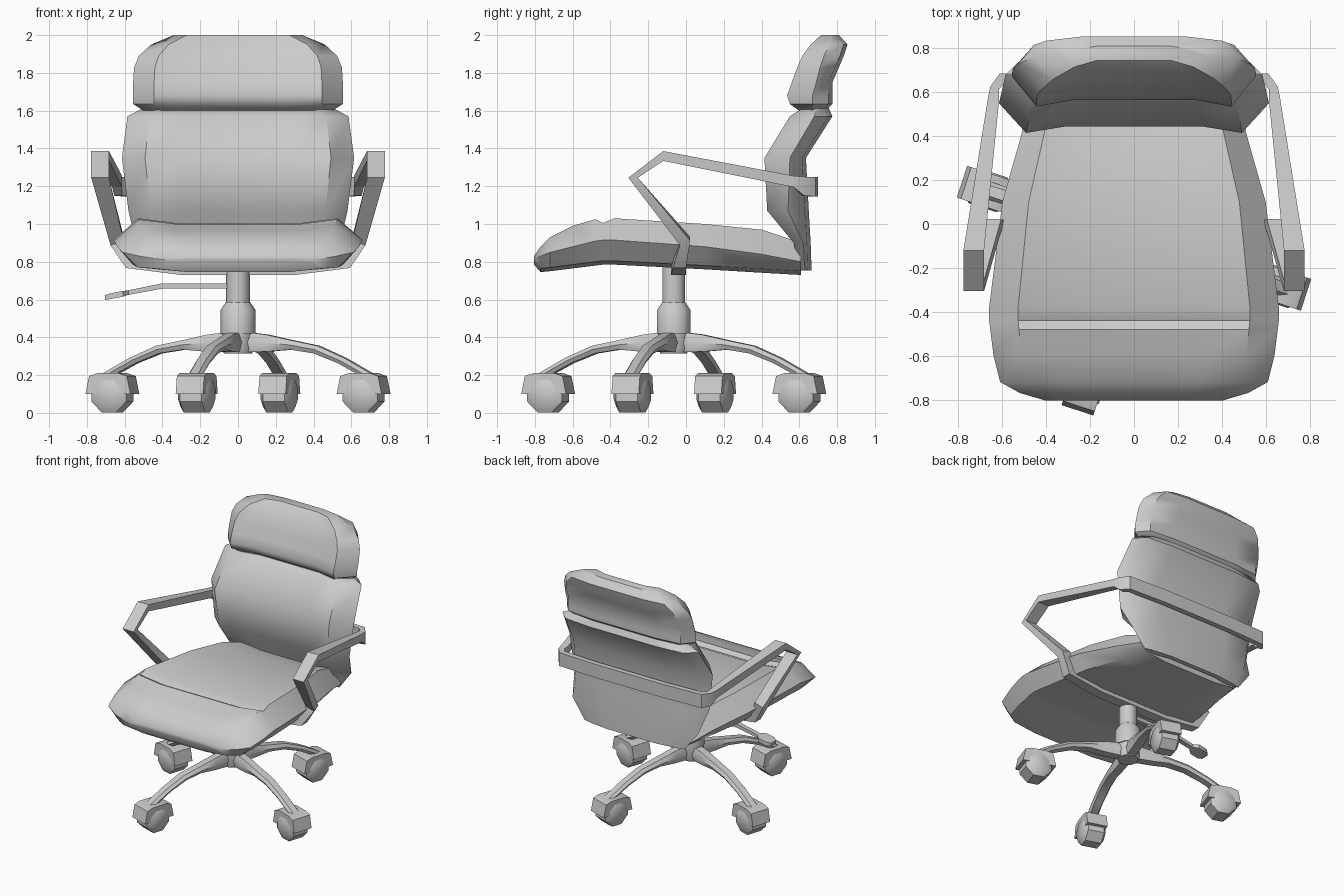
import bpy, bmesh
from math import sin, cos, pi, radians
from mathutils import Vector as V, Matrix

if "Cube" in bpy.data.objects:
    bpy.data.objects.remove(bpy.data.objects["Cube"])


def loft(name, rings, caps=True, matrix=None, angle=40, mirror=False):
    """Skin a list of equal-length closed rings."""
    bm = bmesh.new()
    vs = [[bm.verts.new(p) for p in r] for r in rings]
    n = len(rings[0])
    for a, b in zip(vs, vs[1:]):
        for i in range(n):
            j = (i + 1) % n
            bm.faces.new((a[i], a[j], b[j], b[i]))
    if caps:
        bm.faces.new(vs[0])
        bm.faces.new(vs[-1])
    bmesh.ops.recalc_face_normals(bm, faces=bm.faces)
    if matrix:
        bm.transform(matrix)
    me = bpy.data.meshes.new(name)
    bm.to_mesh(me)
    bm.free()
    ob = bpy.data.objects.new(name, me)
    bpy.context.collection.objects.link(ob)
    bpy.ops.object.select_all(action='DESELECT')
    ob.select_set(True)
    bpy.context.view_layer.objects.active = ob
    bpy.ops.object.shade_smooth_by_angle(angle=radians(angle))
    if mirror:
        m = ob.modifiers.new("mirror", 'MIRROR')
        m.use_clip = True
    return ob


def both_sides(half):
    """Close a half outline of (x, d) points by mirroring in x."""
    return half + [(-x, d) for x, d in reversed(half)]


def cushion(w, face, side, rear, dip, rim):
    return both_sides([(.5 * w, face + dip), (.8 * w, face), (w, side),
                       (.87 * w, rear + rim), (.5 * w, rear)])


def lathe(name, profile, centre, sides=10):
    cx, cy = centre
    loft(name, [[(cx + r * cos(2 * pi * i / sides), cy + r * sin(2 * pi * i / sides), z)
                 for i in range(sides)] for r, z in profile])


def plate(name, outline, half, matrix):
    """Extrude an (x, z) outline along y."""
    loft(name, [[(x, s * half, z) for x, z in outline] for s in (-1, 1)], matrix=matrix)


# Seat: y, half width, top, side, bottom
seat = [(-.805, .40, .83, .81, .785), (-.77, .52, .88, .83, .745), (-.72, .61, .93, .85, .75),
        (-.60, .64, .99, .88, .765), (-.48, .655, 1.025, .91, .78), (-.44, .66, 1.005, .915, .785),
        (-.38, .66, 1.03, .915, .785), (.10, .60, 1.0, .88, .76), (.40, .515, .97, .84, .742),
        (.61, .46, .90, .80, .73)]
loft("seat", [[(x, y, z) for x, z in cushion(w, t, s, b, -.025 if y > -.7 else 0, .02)]
              for y, w, t, s, b in seat])

# Backrest and headrest: z, half width, front, side, rear
back = [(.755, .43, .60, .63, .665), (.90, .54, .57, .62, .66), (1.07, .58, .43, .54, .65),
        (1.35, .615, .415, .55, .635), (1.57, .585, .55, .68, .775), (1.615, .50, .62, .69, .755)]
head = [(1.60, .50, .60, .67, .74), (1.635, .555, .55, .67, .775), (1.68, .555, .535, .67, .775),
        (1.75, .555, .56, .69, .775), (1.83, .55, .59, .71, .81), (1.89, .525, .615, .73, .835),
        (1.95, .46, .66, .76, .855), (2.0, .34, .715, .765, .81)]
for name, rows in (("backrest", back), ("headrest", head)):
    loft(name, [[(x, y, z) for x, y in cushion(w, f, s, r, .03, -.02)]
                for z, w, f, s, r in rows])

# Arm loop: centre, half width vector, half thickness vector; mirrored into one band
arm = [((0, -.04, .745), (0, .04, 0), (0, 0, .015)),
       ((.30, -.04, .745), (0, .04, 0), (0, 0, .015)),
       ((.575, -.035, .785), (0, .035, 0), (-.018, 0, .018)),
       ((.64, -.005, .91), (0, .027, .012), (-.035, 0, .01)),
       ((.73, -.28, 1.245), (0, .025, 0), (-.047, 0, 0)),
       ((.73, -.12, 1.36), (0, 0, -.026), (-.047, 0, 0)),
       ((.64, .57, 1.225), (0, 0, -.03), (-.026, 0, 0)),
       ((.635, .62, 1.2), (0, 0, -.05), (-.02, -.006, 0)),
       ((.60, .665, 1.198), (0, 0, -.052), (-.012, -.02, 0)),
       ((.30, .68, 1.198), (0, 0, -.052), (0, -.02, 0)),
       ((0, .68, 1.198), (0, 0, -.052), (0, -.02, 0))]
rings = []
for c, a, b in arm:
    c, a, b = V(c), V(a), V(b)
    rings.append([c + a + b, c - a + b, c - a - b, c + a - b])
loft("arm_loop", rings, caps=False, mirror=True, angle=30)

# Gas column and hub
C = (0, -.065)
lathe("column", [(.063, .50), (.063, .78)], C)
lathe("column_sleeve", [(.093, .42), (.093, .545), (.065, .585)], C)
lathe("base_hub", [(.075, .315), (.085, .34), (.085, .43)], C)

# Height lever: x, z, half width, half thickness
lever = [(-.03, .672, .018, .014), (-.40, .672, .018, .014), (-.58, .637, .018, .012),
         (-.61, .63, .05, .015), (-.68, .617, .05, .015), (-.705, .61, .03, .012)]
loft("height_lever", [[(x, C[1] - w, z - t), (x, C[1] + w, z - t), (x, C[1] + w, z + t),
                       (x, C[1] - w, z + t)] for x, z, w, t in lever])

# Four star-base legs with casters; leg: radius top, z top, radius bottom, z bottom, half width
leg = [(.03, .43, .03, .32, .045), (.16, .415, .18, .325, .045), (.30, .385, .30, .335, .045),
       (.45, .355, .43, .315, .043), (.60, .29, .56, .265, .04), (.745, .21, .675, .205, .04)]
cover = [(-.125, .10), (-.105, .195), (-.06, .21), (.06, .21), (.105, .195), (.125, .10)]
for k in range(4):
    M = Matrix.Translation((C[0], C[1], 0)) @ Matrix.Rotation(radians(-18.2 + 90 * k), 4, 'Z')
    rings = []
    for rt, zt, rb, zb, w in leg:
        rm, zm = (rt + rb) / 2, (zt + zb) / 2
        rings.append([(rt, -.6 * w, zt), (rt, .6 * w, zt), (rm, w, zm),
                      (rb, .7 * w, zb), (rb, -.7 * w, zb), (rm, -w, zm)])
    loft(f"base_leg_{k}", rings, matrix=M)
    W = M @ Matrix.Translation((.70, 0, 0))
    plate(f"caster_cover_{k}", cover, .076, W)
    # Wheel with bevelled rims
    loft(f"caster_wheel_{k}",
         [[(r * cos(pi / 8 + i * pi / 4), y, .1 + r * sin(pi / 8 + i * pi / 4))
           for i in range(8)] for y, r in ((-.083, .07), (-.06, .105), (.06, .105), (.083, .07))],
         matrix=W)
